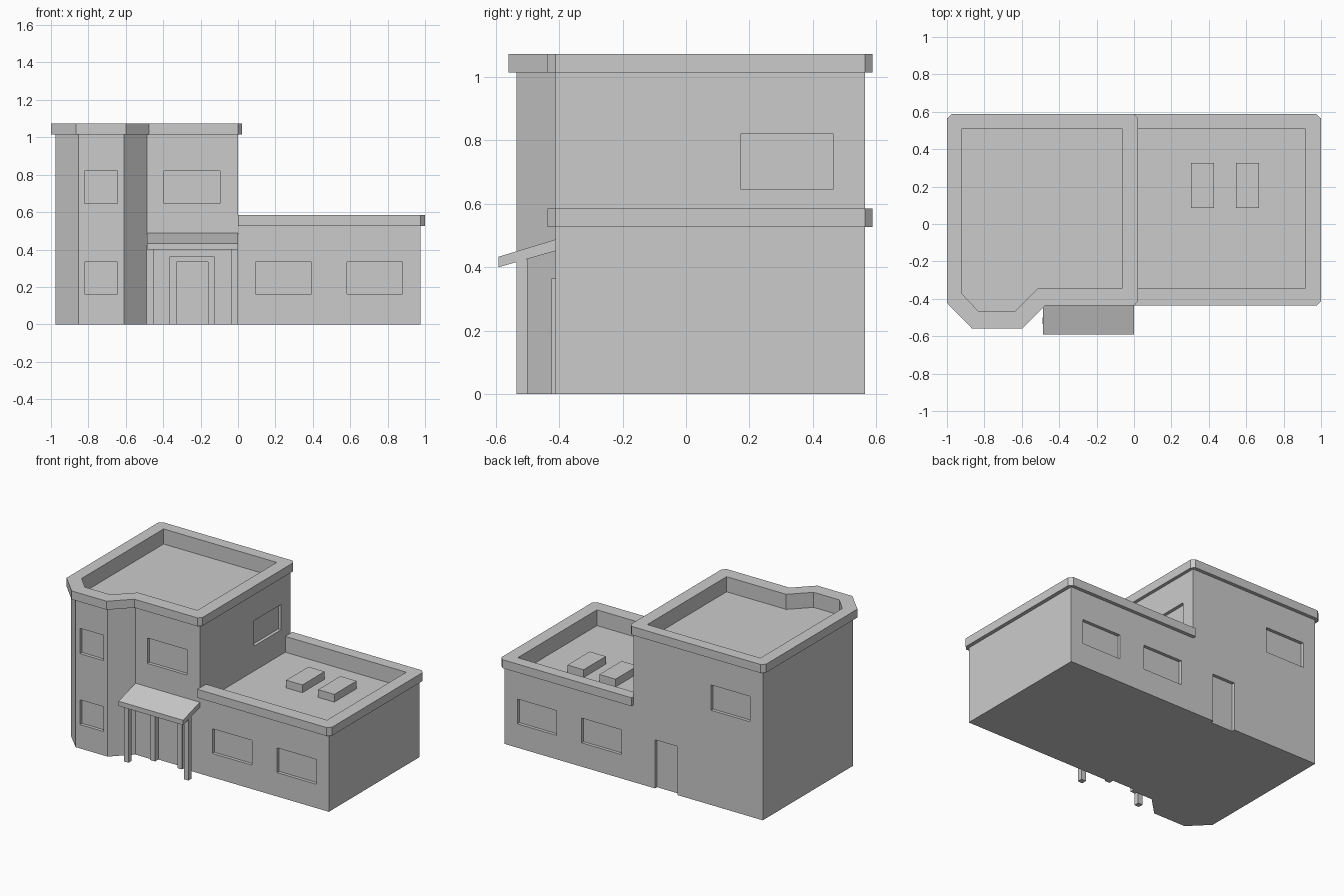
import bpy, bmesh
from mathutils import Vector

if "Cube" in bpy.data.objects:
    bpy.data.objects.remove(bpy.data.objects["Cube"])


def finish(name, bm):
    bmesh.ops.remove_doubles(bm, verts=bm.verts, dist=1e-5)
    bmesh.ops.recalc_face_normals(bm, faces=bm.faces)
    me = bpy.data.meshes.new(name)
    bm.to_mesh(me)
    bm.free()
    ob = bpy.data.objects.new(name, me)
    bpy.context.collection.objects.link(ob)
    return ob


def loft(name, loops):
    """Closed solid through loops of equal length, capped at both ends."""
    bm = bmesh.new()
    rings = [[bm.verts.new(p) for p in loop] for loop in loops]
    n = len(rings[0])
    for a, b in zip(rings, rings[1:]):
        for i in range(n):
            j = (i + 1) % n
            bm.faces.new((a[i], a[j], b[j], b[i]))
    bm.faces.new(rings[0])
    bm.faces.new(rings[-1])
    return finish(name, bm)


def boxes(name, spans):
    """One object of boxes given as (x0, x1, y0, y1, z0, z1)."""
    bm = bmesh.new()
    for x0, x1, y0, y1, z0, z1 in spans:
        lo, hi = Vector((x0, y0, z0)), Vector((x1, y1, z1))
        for v in bmesh.ops.create_cube(bm, size=1)['verts']:
            v.co = (lo + hi) / 2 + v.co * (hi - lo)
    return finish(name, bm)


def block(name, wall, cap, inner, z_wall, z_top, z_floor):
    """Walls, overhanging cap and sunken flat roof as one solid."""
    at = lambda pts, z: [(x, y, z) for x, y in pts]
    return loft(name, [at(wall, 0), at(wall, z_wall), at(cap, z_wall), at(cap, z_top),
                       at(inner, z_top), at(inner, z_floor)])


def double(pts, which):
    """Repeat the corners that the cap chamfers."""
    return [p for i, p in enumerate(pts) for _ in range(2 if i in which else 1)]


def cut(ob, spans):
    cutter = boxes("cutter", spans)
    cutter.hide_render = True
    mod = ob.modifiers.new("openings", 'BOOLEAN')
    mod.operation, mod.solver, mod.object = 'DIFFERENCE', 'EXACT', cutter
    bpy.context.view_layer.objects.active = ob
    bpy.ops.object.modifier_apply(modifier=mod.name)
    bpy.data.objects.remove(cutter)


F, B, D = -0.412, 0.564, 0.022      # front wall, back wall, recess depth
BAY = -0.535                        # bay front
LOW, HIGH = (0.163, 0.332), (0.647, 0.82)

# Two-storey tower with angled bay
tower = block(
    "tower",
    double([(-.975, B), (0, B), (0, F), (-.487, F), (-.61, BAY), (-.853, BAY), (-.975, F)], (0, 1, 2)),
    [(-1, B), (-.975, .588), (0, .588), (.022, B), (.022, F), (0, -.437),
     (-.477, -.437), (-.6, -.56), (-.865, -.56), (-1, -.422)],
    double([(-.919, .51), (-.065, .51), (-.065, -.345), (-.515, -.345),
            (-.638, -.467), (-.831, -.467), (-.919, -.374)], (0, 1, 2)),
    1.015, 1.073, 0.97)
cut(tower, [
    (-.82, -.643, BAY - .1, BAY + D, *LOW),
    (-.82, -.643, BAY - .1, BAY + D, *HIGH),
    (-.395, -.095, F - .1, F + D, *HIGH),
    (-.329, -.16, F - .1, F + D, -.1, .332),      # front door
    (-.329, -.16, B - D, B + .1, -.1, .332),      # back door
    (-.88, -.585, B - D, B + .1, *HIGH),
    (-D, .1, .172, .466, *HIGH)])                 # side window

# Single-storey wing, its left end tucked inside the tower
wing = block(
    "wing",
    double([(-.05, -.3), (0, F), (.975, F), (.975, B), (0, B), (-.05, .45)], (1, 2, 3, 4)),
    [(-.05, -.3), (0, F), (0, -.437), (.975, -.437), (1, F), (1, B), (.975, .588),
     (0, .588), (0, B), (-.05, .45)],
    double([(-.02, -.29), (-.01, -.345), (.914, -.345), (.914, .51), (-.01, .51),
            (-.02, .44)], (1, 2, 3, 4)),
    0.527, 0.585, 0.477)
cut(wing, [(x0, x1, y0, y1, *LOW)
           for x0, x1 in ((.094, .394), (.584, .88))
           for y0, y1 in ((F - .1, F + D), (B - D, B + .1))])

# Roof units on the wing
boxes("roof_units", [(x, x + .122, .085, .325, .47, .53) for x in (.305, .546)])

# Porch: sloping canopy, two posts, door frame
slope = [(-.592, .40), (-.592, .433), (F + .005, .489), (F + .005, .453)]
loft("porch_canopy", [[(x, y, z) for y, z in slope] for x in (-.487, 0)])
boxes("porch_posts", [(x, x + .035, BAY, -.5, 0, .425) for x in (-.488, -.035)])
boxes("door_frame", [(-.366, -.329, -.425, F + .005, 0, .364),
                     (-.16, -.126, -.425, F + .005, 0, .364),
                     (-.329, -.16, -.425, F + .005, .332, .364)])
